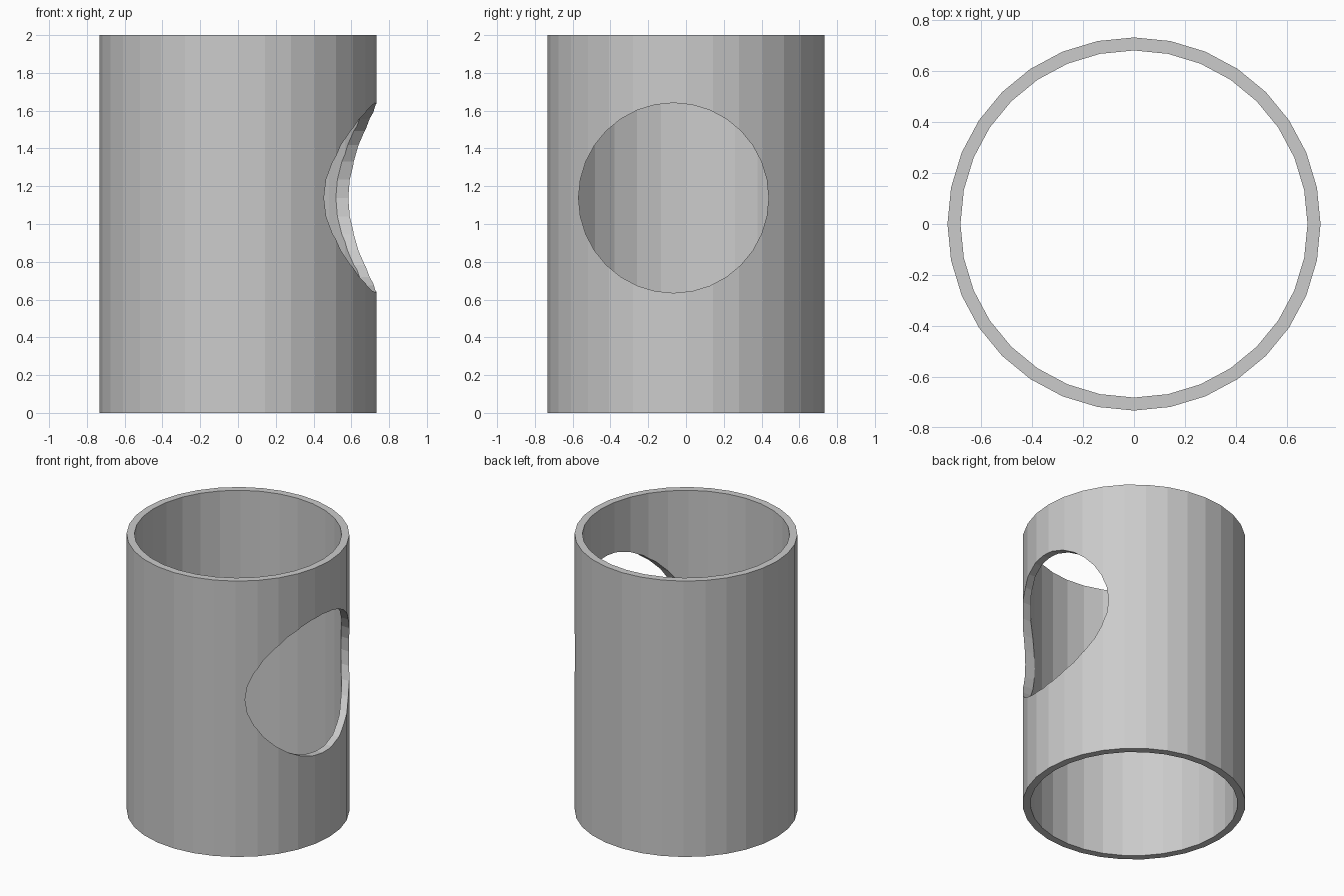
import bpy
import math

if "Cube" in bpy.data.objects:
    bpy.data.objects.remove(bpy.data.objects["Cube"])

OUTER, INNER, HEIGHT, SIDES = 0.732, 0.681, 2.0, 32

# tube wall: square section swept round the z axis
verts, faces = [], []
section = [(OUTER, 0), (OUTER, HEIGHT), (INNER, HEIGHT), (INNER, 0)]
for i in range(SIDES):
    a = 2 * math.pi * i / SIDES
    verts += [(r * math.cos(a), r * math.sin(a), z) for r, z in section]
    j = (i + 1) % SIDES
    for k in range(4):
        n = (k + 1) % 4
        faces.append((4 * i + k, 4 * j + k, 4 * j + n, 4 * i + n))
mesh = bpy.data.meshes.new("tube")
mesh.from_pydata(verts, [], faces)
tube = bpy.data.objects.new("tube", mesh)
bpy.context.collection.objects.link(tube)

# round side opening, cut straight through the right wall only
bpy.ops.mesh.primitive_cylinder_add(vertices=32, radius=0.503, depth=1.2,
                                    location=(0.7, -0.066, 1.138),
                                    rotation=(0, math.pi / 2, 0))
cutter = bpy.context.object
cutter.name = "opening_cutter"
cut = tube.modifiers.new("opening", 'BOOLEAN')
cut.operation = 'DIFFERENCE'
cut.solver = 'EXACT'
cut.object = cutter

# apply the cut and remove the helper
bpy.ops.object.select_all(action='DESELECT')
bpy.context.view_layer.objects.active = tube
tube.select_set(True)
bpy.ops.object.modifier_apply(modifier="opening")
bpy.data.objects.remove(cutter)
